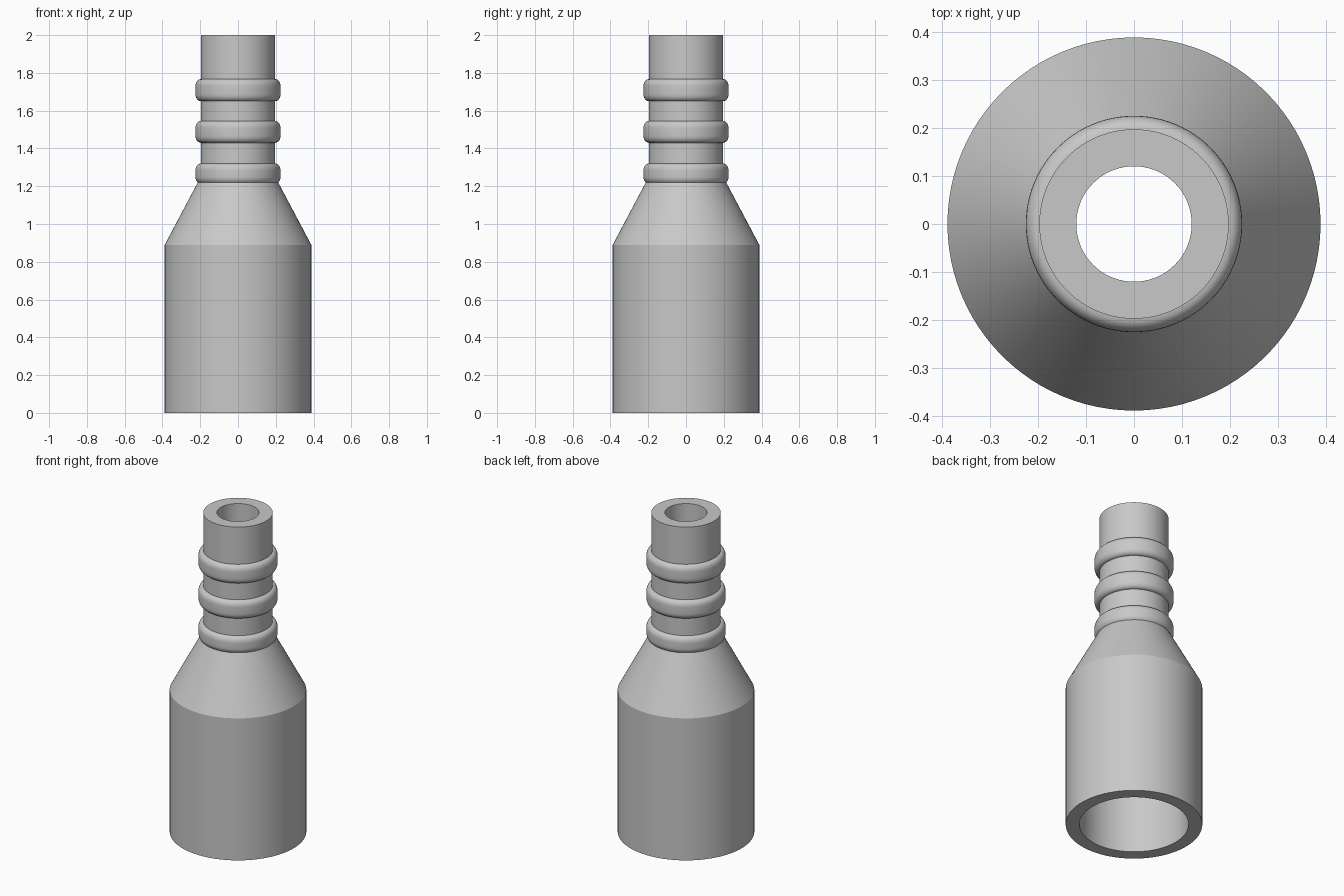
import bpy, bmesh, math

if "Cube" in bpy.data.objects:
    bpy.data.objects.remove(bpy.data.objects["Cube"], do_unlink=True)

SEGMENTS = 96
NECK, RING, BORE = 0.197, 0.225, 0.12
FILLET = RING - NECK

grey = bpy.data.materials.new("Plain grey")
grey.use_nodes = True
colour = (0.58, 0.58, 0.58, 1)
grey.diffuse_color = colour
grey.node_tree.nodes["Principled BSDF"].inputs["Base Color"].default_value = colour


def ring_profile(low, high, start=0):
    """Rounded band standing out from the neck, listed upward."""
    angles = [math.radians(start + (90 - start) * i / 6) for i in range(7)]
    tall = FILLET * 1.3
    lower = [(NECK + FILLET * math.sin(a),
              low + tall * (math.cos(angles[0]) - math.cos(a))) for a in angles]
    upper = [(NECK + FILLET * math.cos(i * math.pi / 12),
              high - tall * (1 - math.sin(i * math.pi / 12))) for i in range(7)]
    return lower + upper


def lathe(name, profile):
    """Revolve a closed (radius, height) profile about the z axis."""
    bm = bmesh.new()
    loops = []
    for k in range(SEGMENTS):
        a = 2 * math.pi * k / SEGMENTS
        loops.append([bm.verts.new((r * math.cos(a), r * math.sin(a), z))
                      for r, z in profile])
    n = len(profile)
    for k in range(SEGMENTS):
        here, after = loops[k], loops[(k + 1) % SEGMENTS]
        for i in range(n):
            j = (i + 1) % n
            bm.faces.new((here[i], after[i], after[j], here[j]))
    bmesh.ops.recalc_face_normals(bm, faces=bm.faces)
    mesh = bpy.data.meshes.new(name)
    bm.to_mesh(mesh)
    bm.free()
    mesh.materials.append(grey)
    obj = bpy.data.objects.new(name, mesh)
    bpy.context.collection.objects.link(obj)
    bpy.ops.object.select_all(action="DESELECT")
    obj.select_set(True)
    bpy.context.view_layer.objects.active = obj
    bpy.ops.object.shade_smooth_by_angle(angle=math.radians(25))
    return obj


# Outer wall: body, shoulder, three rings on the neck, open top
outer = [(0.388, 0), (0.388, 0.89)]
outer += ring_profile(1.22, 1.32, start=35)
outer += ring_profile(1.43, 1.545)
outer += ring_profile(1.65, 1.767)
outer += [(NECK, 2)]

# Inner wall: narrow neck bore widening into the hollow body
inner = [(BORE, 2), (BORE, 1.23), (0.31, 0.87), (0.31, 0)]

lathe("hollow_ringed_fitting", outer + inner)
